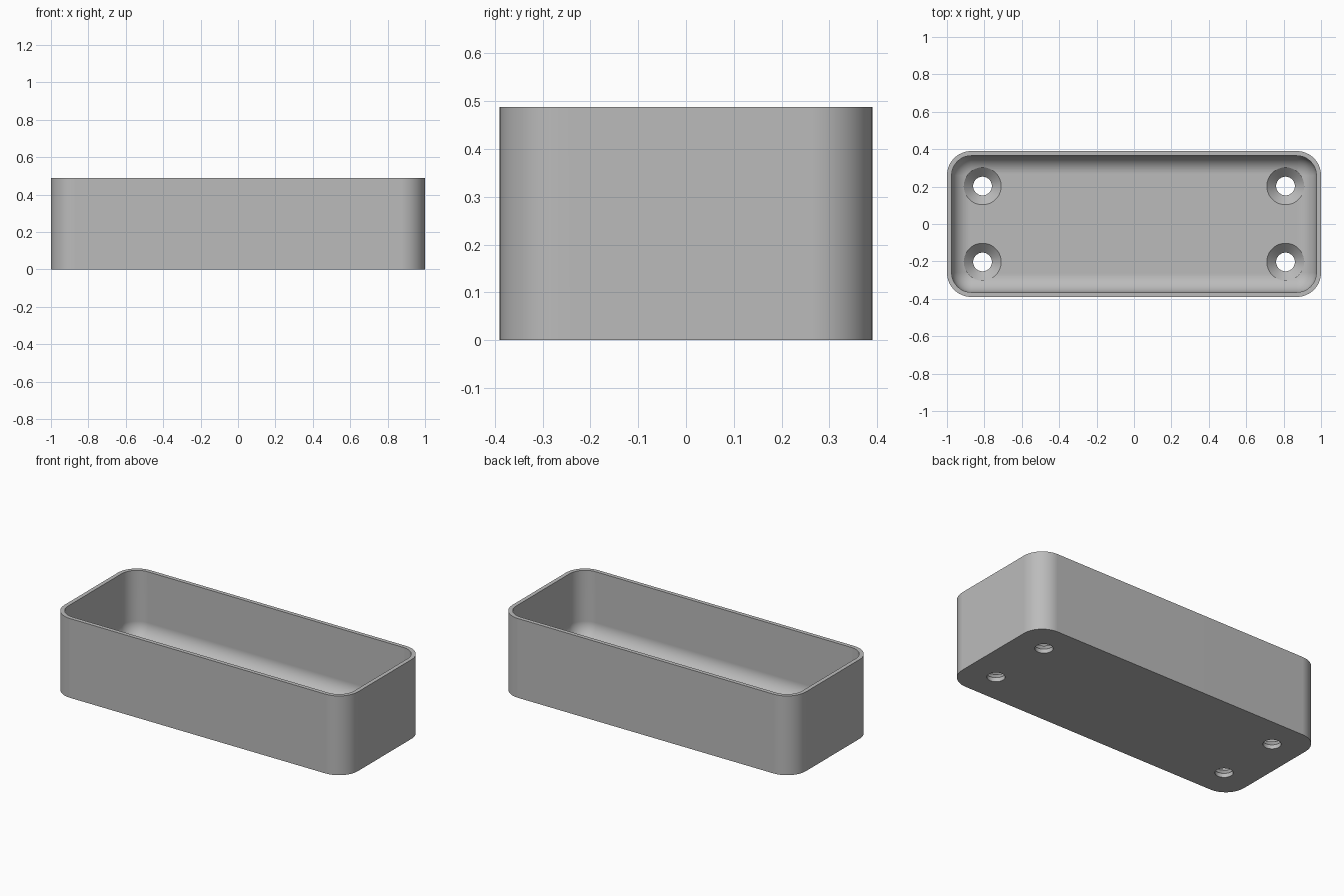
import bpy
import bmesh
import math

cube = bpy.data.objects.get("Cube")
if cube:
    bpy.data.objects.remove(cube, do_unlink=True)

LENGTH, WIDTH, HEIGHT = 2.0, 0.78, 0.488
CORNER, WALL, FLOOR, FILLET = 0.13, 0.025, 0.075, 0.1
HOLE_X, HOLE_Y, HOLE_R, SINK_R = 0.81, 0.203, 0.05, 0.1
STEPS = 12

grey = bpy.data.materials.new("grey")
grey.use_nodes = True
colour = (0.5, 0.5, 0.5, 1)
grey.diffuse_color = colour
grey.node_tree.nodes["Principled BSDF"].inputs["Base Color"].default_value = colour


def rounded_ring(bm, inset, z):
    """Rounded rectangle of vertices, shrunk inward by inset."""
    cx, cy = LENGTH / 2 - CORNER, WIDTH / 2 - CORNER
    r = CORNER - inset
    ring = []
    for i, (sx, sy) in enumerate([(1, 1), (-1, 1), (-1, -1), (1, -1)]):
        for s in range(STEPS + 1):
            a = (i + s / STEPS) * math.pi / 2
            ring.append(bm.verts.new((sx * cx + r * math.cos(a), sy * cy + r * math.sin(a), z)))
    return ring


def bridge(bm, low, high):
    n = len(low)
    for i in range(n):
        j = (i + 1) % n
        bm.faces.new((low[i], low[j], high[j], high[i]))


def finish(bm, name):
    bmesh.ops.recalc_face_normals(bm, faces=bm.faces)
    mesh = bpy.data.meshes.new(name)
    bm.to_mesh(mesh)
    bm.free()
    mesh.materials.append(grey)
    obj = bpy.data.objects.new(name, mesh)
    bpy.context.collection.objects.link(obj)
    return obj


# Open tray: outer wall, rim, inner wall, then fillet down to the floor
bm = bmesh.new()
profile = [(0, 0), (0, HEIGHT), (WALL, HEIGHT)]
for s in range(STEPS + 1):
    a = s / STEPS * math.pi / 2
    profile.append((WALL + FILLET * (1 - math.cos(a)), FLOOR + FILLET * (1 - math.sin(a))))
rings = [rounded_ring(bm, inset, z) for inset, z in profile]
for low, high in zip(rings, rings[1:]):
    bridge(bm, low, high)
bm.faces.new(rings[0])
bm.faces.new(rings[-1])
tray = finish(bm, "tray")

# Countersunk screw hole cutters, one per corner
bm = bmesh.new()
cone_z = FLOOR - (SINK_R - HOLE_R)
hole_profile = [(HOLE_R, -0.1), (HOLE_R, cone_z), (SINK_R, FLOOR), (SINK_R, HEIGHT)]
for sx in (-1, 1):
    for sy in (-1, 1):
        circles = []
        for r, z in hole_profile:
            circles.append([bm.verts.new((sx * HOLE_X + r * math.cos(k * math.tau / 48),
                                          sy * HOLE_Y + r * math.sin(k * math.tau / 48), z))
                            for k in range(48)])
        for low, high in zip(circles, circles[1:]):
            bridge(bm, low, high)
        bm.faces.new(circles[0])
        bm.faces.new(circles[-1])
cutter = finish(bm, "screw_hole_cutter")
cutter.hide_render = True

cut = tray.modifiers.new("screw_holes", "BOOLEAN")
cut.operation = "DIFFERENCE"
cut.solver = "EXACT"
cut.object = cutter
bpy.context.view_layer.objects.active = tray
tray.select_set(True)
cutter.select_set(False)
bpy.ops.object.modifier_apply(modifier=cut.name)
bpy.data.objects.remove(cutter, do_unlink=True)

# Smooth curves, crisp rim and hole edges
bpy.ops.object.shade_smooth_by_angle(angle=math.radians(30))
weighted = tray.modifiers.new("even_shading", "WEIGHTED_NORMAL")
weighted.keep_sharp = True
